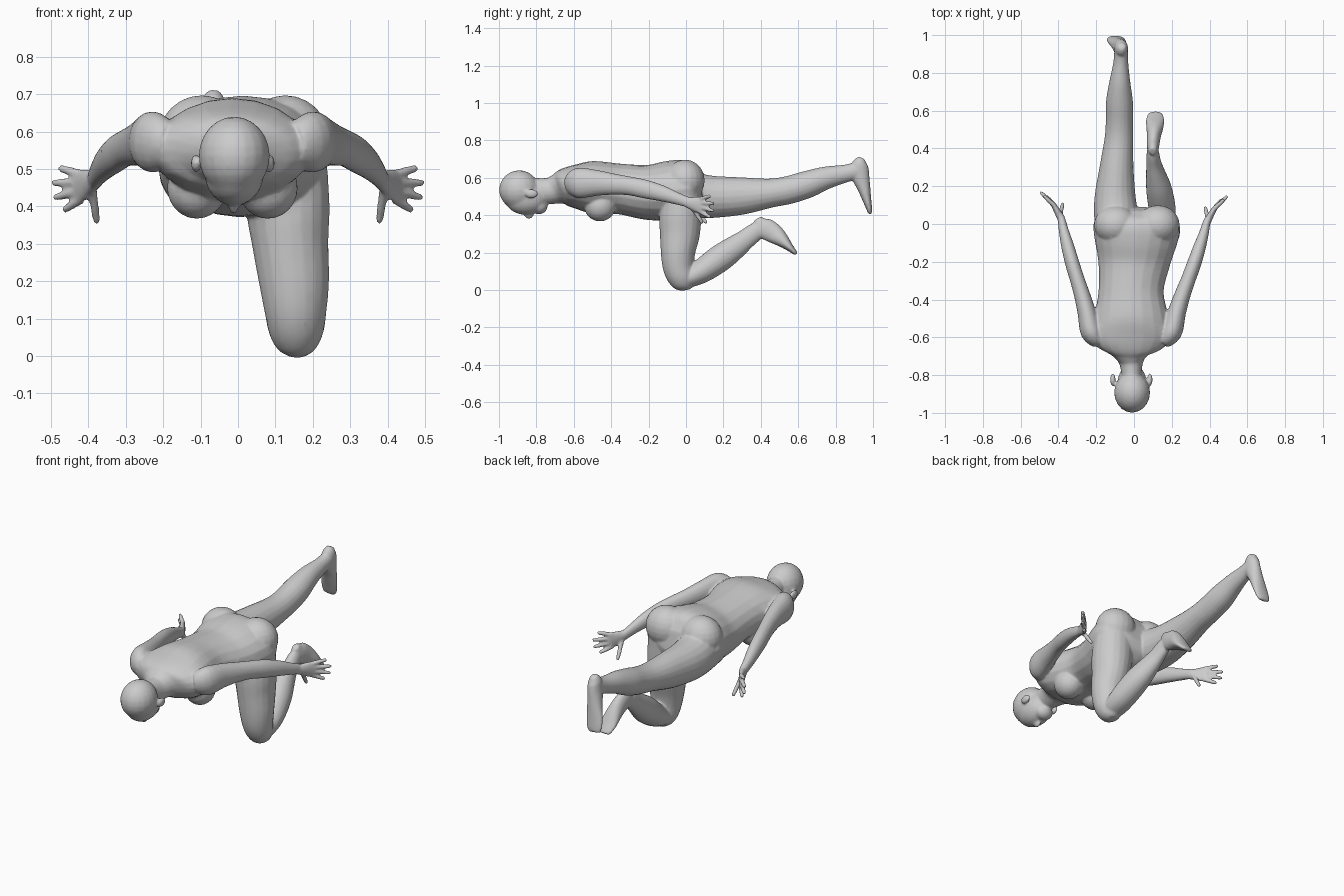
import bpy, bmesh, math
from mathutils import Vector, Matrix

bm = bmesh.new()
X, Z = Vector((1, 0, 0)), Vector((0, 0, 1))


def spline(p, steps=4):
    # Catmull-Rom interpolation of the ring list
    out = []
    q = [p[0]] + list(p) + [p[-1]]
    for i in range(len(p) - 1):
        a, b, c, d = q[i:i + 4]
        for s in range(steps):
            t = s / steps
            out.append([0.5 * (2 * v1 + (v2 - v0) * t + (2 * v0 - 5 * v1 + 4 * v2 - v3) * t * t
                        + (3 * v1 - v0 - 3 * v2 + v3) * t ** 3)
                        for v0, v1, v2, v3 in zip(a, b, c, d)])
    return out + [list(p[-1])]


def loft(rings, side=X, n=20):
    # closed tube through elliptical rings: x, y, z, half width, half depth
    pts = spline(rings)
    cen = [Vector(r[:3]) for r in pts]
    loops = []
    for i, r in enumerate(pts):
        t = (cen[min(i + 1, len(cen) - 1)] - cen[max(i - 1, 0)]).normalized()
        u = (side - t * side.dot(t)).normalized()
        w = t.cross(u)
        loops.append([bm.verts.new(cen[i] + u * r[3] * math.cos(k * math.tau / n)
                                   + w * r[4] * math.sin(k * math.tau / n)) for k in range(n)])
    for a, b in zip(loops, loops[1:]):
        for k in range(n):
            bm.faces.new((a[k], a[(k + 1) % n], b[(k + 1) % n], b[k]))
    bm.faces.new(loops[0][::-1])
    bm.faces.new(loops[-1])


def ball(c, r):
    m = Matrix.Translation(c) @ Matrix.Diagonal((*r, 1))
    bmesh.ops.create_uvsphere(bm, u_segments=20, v_segments=12, radius=1, matrix=m)


# torso and neck
loft([(-.012, -.83, .54, .05, .06), (-.015, -.74, .53, .062, .07), (-.018, -.69, .54, .10, .08),
      (-.018, -.65, .55, .18, .10), (-.018, -.59, .553, .22, .118), (-.015, -.5, .55, .20, .14),
      (-.015, -.35, .54, .172, .135), (0, -.2, .522, .192, .148), (.01, -.08, .532, .222, .16),
      (.015, 0, .54, .228, .155), (.015, .05, .545, .19, .12), (.015, .08, .55, .12, .06)])
for s in (-1, 1):
    ball((-.015 + s * .095, -.46, .45), (.08, .085, .083))      # breasts
    ball((.015 + s * .112, -.005, .585), (.115, .105, .112))    # buttocks
    ball((-.014 + s * .098, -.825, .515), (.014, .034, .024))   # ears

# head: skull, face, jaw, nose
ball((-.01, -.892, .535), (.095, .107, .105))
ball((-.01, -.855, .49), (.08, .115, .088))
ball((-.012, -.785, .45), (.052, .045, .045))
ball((-.012, -.84, .405), (.014, .026, .024))

# stretched leg and its foot
loft([(-.1, -.08, .52, .1, .12), (-.097, .05, .505, .115, .12), (-.1, .15, .498, .108, .112),
      (-.092, .3, .503, .09, .1), (-.08, .45, .518, .076, .078), (-.077, .55, .535, .072, .075),
      (-.077, .65, .565, .071, .073), (-.075, .75, .6, .056, .061), (-.07, .85, .622, .04, .048),
      (-.068, .92, .64, .036, .045), (-.066, .945, .65, .03, .035)])
loft([(-.065, .942, .705, .018, .018), (-.066, .93, .675, .034, .042), (-.07, .93, .62, .037, .05),
      (-.08, .95, .55, .042, .036), (-.092, .968, .48, .049, .023), (-.1, .981, .43, .046, .015),
      (-.102, .985, .408, .034, .01)])

# kneeling leg: thigh, shin, foot
loft([(.125, -.02, .55, .11, .1), (.133, -.03, .4, .112, .112), (.14, -.033, .3, .102, .107),
      (.15, -.043, .2, .094, .092), (.154, -.04, .12, .083, .083), (.156, -.02, .06, .072, .073),
      (.157, -.005, .02, .05, .052), (.157, 0, 0, .022, .025)])
loft([(.156, -.02, .045, .05, .035), (.153, .02, .065, .066, .052), (.148, .09, .105, .072, .066),
      (.132, .185, .172, .068, .073), (.115, .265, .23, .052, .064), (.105, .32, .272, .04, .054),
      (.1, .375, .315, .033, .048), (.1, .40, .335, .026, .035)])
loft([(.1, .382, .382, .018, .02), (.1, .41, .34, .032, .054), (.105, .465, .305, .037, .054),
      (.11, .51, .27, .045, .04), (.112, .55, .232, .049, .023), (.112, .58, .202, .04, .013),
      (.112, .59, .192, .03, .009)])

# arms and hands, one per side
arm = [(.15, -.61, .565, .05, .06), (.197, -.57, .572, .058, .082), (.226, -.47, .572, .049, .068),
       (.255, -.38, .565, .043, .056), (.285, -.3, .556, .039, .05), (.315, -.22, .54, .038, .05),
       (.345, -.13, .517, .034, .043), (.37, -.05, .49, .026, .033), (.385, .01, .47, .02, .028),
       (.395, .03, .465, .017, .028)]
palm = [(.385, 0, .468, .026, .018), (.4, .035, .463, .036, .018), (.425, .08, .453, .046, .014),
        (.435, .094, .451, .038, .01)]
fingers = [((.422, .078, .486), (.478, .13, .503)), ((.425, .08, .464), (.496, .15, .463)),
           ((.424, .08, .442), (.492, .147, .423)), ((.418, .075, .42), (.466, .13, .389)),
           ((.39, .03, .445), (.377, .09, .355))]


def sided(p, s):
    x, y, z = p[:3]
    if s < 0:
        x, y = -x - .03 * max(0, -y / .6), y + .02 * min(1, max(0, (y + .4) / .4))
    return (x, y, z, *p[3:])


for s in (1, -1):
    loft([sided(p, s) for p in arm])
    loft([sided(p, s) for p in palm], Z)
    for a, b in fingers:
        a, b = Vector(sided(a, s)), Vector(sided(b, s))
        loft([(*a.lerp(b, t), r, r) for t, r in ((0, .013), (.5, .012), (.9, .01), (1, .006))], Z, 10)

bmesh.ops.recalc_face_normals(bm, faces=bm.faces)
me = bpy.data.meshes.new("body")
bm.to_mesh(me)
bm.free()
body = bpy.data.objects.new("body", me)
bpy.context.collection.objects.link(body)

# fuse the parts into one skin, soften the joins, then thin the mesh
rm = body.modifiers.new("fuse", 'REMESH')
rm.mode = 'VOXEL'
rm.voxel_size = .006
rm.use_smooth_shade = True
sm = body.modifiers.new("soften", 'SMOOTH')
sm.factor = .5
sm.iterations = 5
dc = body.modifiers.new("thin", 'DECIMATE')
dc.ratio = .2
